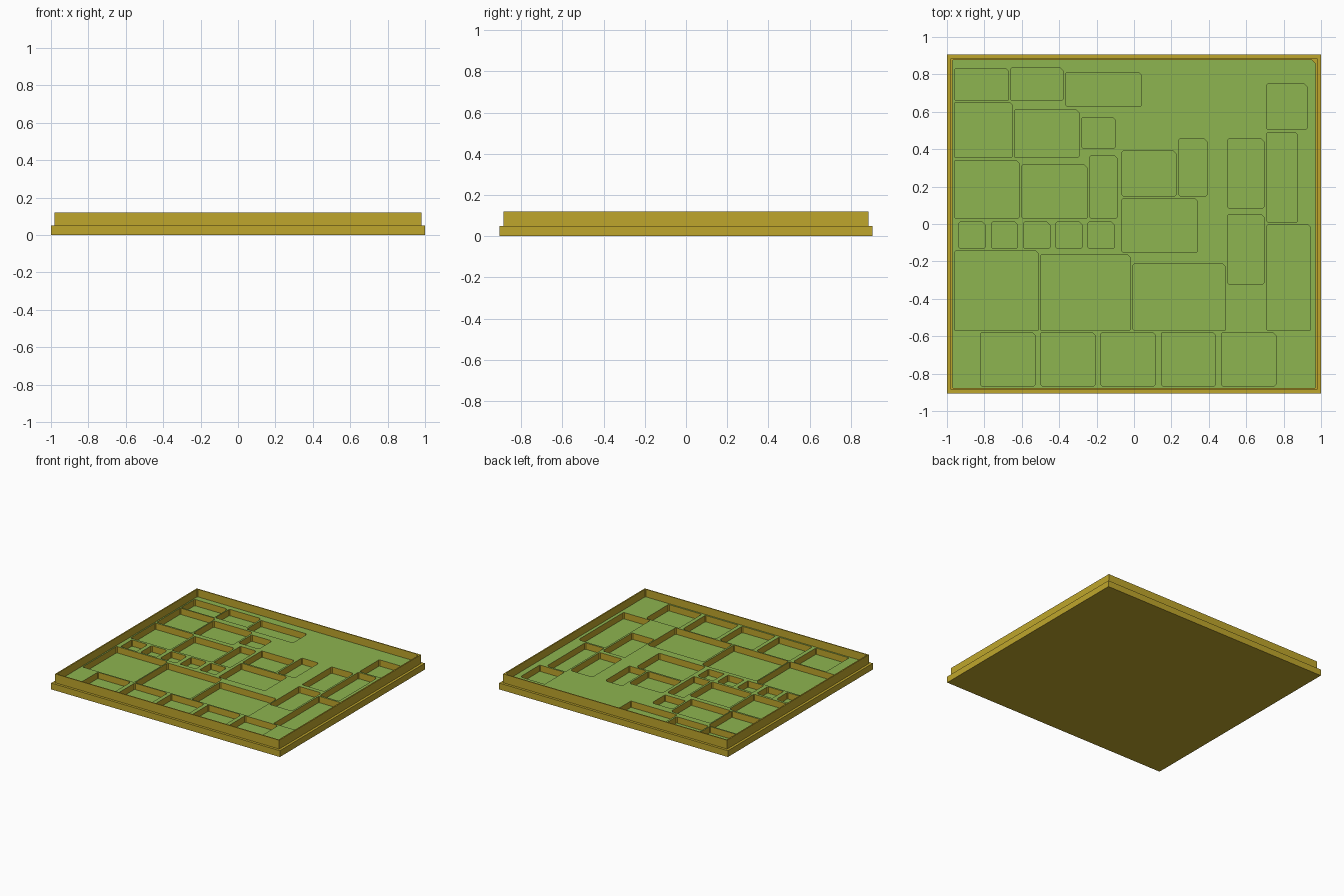
import bpy
import bmesh

if "Cube" in bpy.data.objects:
    bpy.data.objects.remove(bpy.data.objects["Cube"])

PLATE_Z = 0.06    # level of the inner board
FLOOR_Z = 0.01    # floor of the pockets
RIM_Z = 0.12


def material(name, rgb):
    m = bpy.data.materials.new(name)
    m.diffuse_color = (*rgb, 1)
    m.use_nodes = True
    m.node_tree.nodes["Principled BSDF"].inputs["Base Color"].default_value = m.diffuse_color
    return m


gold = material("gold", (0.52, 0.38, 0.025))
green = material("leaf_green", (0.27, 0.46, 0.08))


def outline(x0, x1, y0, y1, small=0.006, large=0.015):
    """Rectangle with clipped corners, the back right one a bit larger."""
    a, b = small, large
    return [(x0 + a, y0), (x1 - a, y0), (x1, y0 + a), (x1, y1 - b),
            (x1 - b, y1), (x0 + a, y1), (x0, y1 - a), (x0, y0 + a)]


def prism(bm, points, z0, z1):
    low = [bm.verts.new((x, y, z0)) for x, y in points]
    top = [bm.verts.new((x, y, z1)) for x, y in points]
    bm.faces.new(low[::-1])
    bm.faces.new(top)
    n = len(points)
    for i in range(n):
        j = (i + 1) % n
        bm.faces.new((low[i], low[j], top[j], top[i]))


def make_object(name, bm):
    mesh = bpy.data.meshes.new(name)
    bm.normal_update()
    bm.to_mesh(mesh)
    bm.free()
    obj = bpy.data.objects.new(name, mesh)
    bpy.context.collection.objects.link(obj)
    return obj


# Stepped solid body: wide base and narrower upper wall
bm = bmesh.new()
rings = []
for hx, hy, z in ((1, 0.905, 0), (1, 0.905, 0.05),
                  (0.98, 0.885, 0.05), (0.98, 0.885, RIM_Z)):
    rings.append([bm.verts.new((sx * hx, sy * hy, z))
                  for sx, sy in ((-1, -1), (1, -1), (1, 1), (-1, 1))])
for lo, hi in zip(rings, rings[1:]):
    for i in range(4):
        j = (i + 1) % 4
        bm.faces.new((lo[i], lo[j], hi[j], hi[i]))
bm.faces.new(rings[0][::-1])
bm.faces.new(rings[-1])
tray = make_object("tray", bm)

# Shallow recess inside the rim
bm = bmesh.new()
prism(bm, outline(-0.97, 0.97, -0.877, 0.877, 0.004, 0.02), PLATE_Z, 0.2)
recess = make_object("recess_cutter", bm)

# Pockets: x0, x1, y0, y1
pockets = [
    (-0.96, -0.67, 0.66, 0.83), (-0.66, -0.38, 0.66, 0.835),
    (-0.365, 0.04, 0.63, 0.81), (-0.96, -0.65, 0.355, 0.65),
    (-0.64, -0.295, 0.355, 0.61), (-0.28, -0.10, 0.405, 0.57),
    (-0.96, -0.615, 0.03, 0.34), (-0.60, -0.25, 0.03, 0.315),
    (-0.235, -0.09, 0.03, 0.365), (-0.065, 0.225, 0.15, 0.39),
    (0.24, 0.39, 0.15, 0.455), (-0.065, 0.34, -0.15, 0.135),
    (0.50, 0.695, 0.085, 0.455), (0.50, 0.695, -0.32, 0.05),
    (0.71, 0.925, 0.505, 0.75), (0.71, 0.875, 0.01, 0.49),
    (0.71, 0.945, -0.57, -0.005), (-0.96, -0.51, -0.57, -0.145),
    (-0.50, -0.02, -0.57, -0.165), (-0.005, 0.49, -0.57, -0.215),
]
for i in range(5):
    x = -0.82 + 0.322 * i          # front row
    pockets.append((x, x + 0.29, -0.865, -0.58))
    x = -0.935 + 0.1725 * i        # row of small pockets
    pockets.append((x, x + 0.14, -0.13, 0.01))
bm = bmesh.new()
for p in pockets:
    prism(bm, outline(*p), FLOOR_Z, 0.09)
pocket_cutter = make_object("pocket_cutter", bm)

# Cut the recess, then the pockets
for cutter in (recess, pocket_cutter):
    cutter.hide_render = True
    mod = tray.modifiers.new(cutter.name, 'BOOLEAN')
    mod.operation = 'DIFFERENCE'
    mod.solver = 'EXACT'
    mod.object = cutter
deps = bpy.context.evaluated_depsgraph_get()
mesh = bpy.data.meshes.new_from_object(tray.evaluated_get(deps))
tray.modifiers.clear()
tray.data = mesh
for cutter in (recess, pocket_cutter):
    bpy.data.objects.remove(cutter)

# Green on the upward faces inside the rim, gold elsewhere
mesh.materials.clear()
mesh.materials.append(gold)
mesh.materials.append(green)
for f in mesh.polygons:
    z = f.center.z
    inner = abs(z - PLATE_Z) < 0.004 or abs(z - FLOOR_Z) < 0.004
    f.material_index = 1 if f.normal.z > 0.5 and inner else 0
